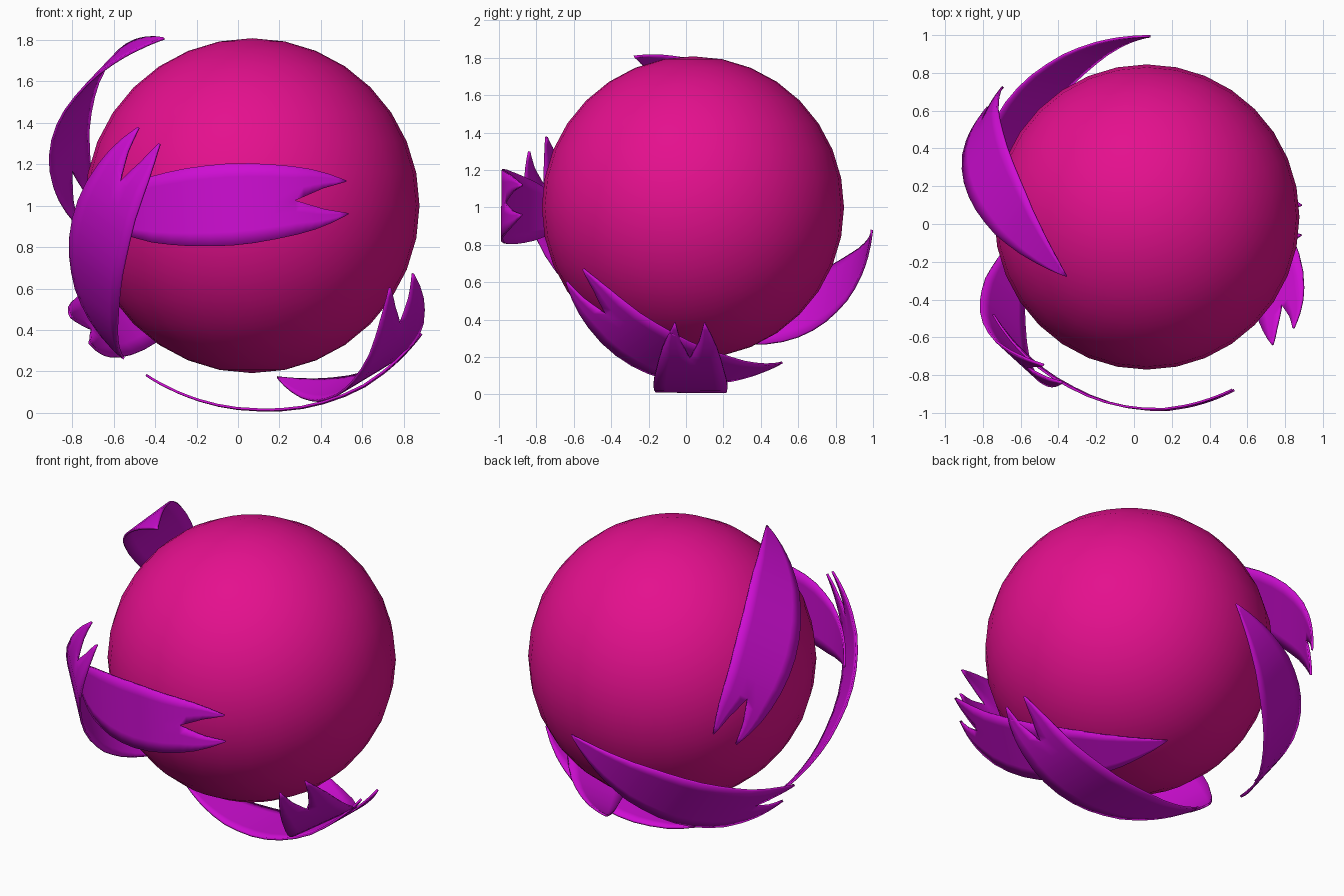
import bpy, bmesh, math
from mathutils import Vector

if "Cube" in bpy.data.objects:
    bpy.data.objects.remove(bpy.data.objects["Cube"])

CENTRE = Vector((0.068, 0.037, 1.0))


def material(name, rgb):
    m = bpy.data.materials.new(name)
    m.diffuse_color = (*rgb, 1)
    m.use_nodes = True
    m.node_tree.nodes["Principled BSDF"].inputs["Base Color"].default_value = m.diffuse_color
    return m


pink = material("hot pink", (0.78, 0.005, 0.27))
purple = material("bright purple", (0.62, 0.004, 0.65))


def lerp(table, t):
    for (a, p), (b, q) in zip(table, table[1:]):
        if t <= b:
            return p + (q - p) * (t - a) / (b - a)
    return table[-1][1]


def smooth(obj):
    bpy.ops.object.select_all(action='DESELECT')
    obj.select_set(True)
    bpy.context.view_layer.objects.active = obj
    bpy.ops.object.shade_smooth_by_angle(angle=math.radians(40))


# Blade outline by angle along its arc (degrees): half width, fork edge, radius
LENGTH = 85
OUTER = [(0, 0), (5, .035), (10, .066), (17, .106), (28, .158), (34, .175), (40, .188), (46, .195),
         (52, .198), (58, .193), (64, .181), (70, .165), (75, .146), (80, .118), (85, .082)]
INNER = [(0, 0), (70, 0), (78, .050), (85, .076)]
RADIUS = [(0, .97), (14, .977), (26, .986), (34, .992), (45, 1.008), (55, 1.02), (64, 1.03), (85, 1.03)]
STEPS = sorted({2.5} | {t for t, _ in OUTER} | {13.5, 22.5, 72.5, 78, 82.5})
THICK = 0.012


def blade(name, tail, fork):
    """Forked leaf wrapped round the ball from its tail point to its fork."""
    u, f = Vector(tail).normalized(), Vector(fork).normalized()
    n = u.cross(f).normalized()
    w = n.cross(u)
    sweep = u.angle(f)
    bm = bmesh.new()
    for side in (1, -1):
        rows = []
        for t in STEPS:
            a = sweep * t / LENGTH
            base = CENTRE + (u * math.cos(a) + w * math.sin(a)) * (lerp(RADIUS, t) - THICK / 2)
            i, o = lerp(INNER, t), lerp(OUTER, t)
            rows.append([bm.verts.new(base + n * side * (i + (o - i) * k / 3)) for k in range(4)])
        for r, s in zip(rows, rows[1:]):
            for k in range(3):
                quad = [r[k], s[k], s[k + 1], r[k + 1]]
                bm.faces.new(quad if side > 0 else quad[::-1])
    bmesh.ops.remove_doubles(bm, verts=bm.verts, dist=1e-4)
    mesh = bpy.data.meshes.new(name)
    bm.to_mesh(mesh)
    bm.free()
    obj = bpy.data.objects.new(name, mesh)
    bpy.context.collection.objects.link(obj)
    mesh.materials.append(purple)
    smooth(obj)
    mod = obj.modifiers.new("thickness", 'SOLIDIFY')
    mod.thickness = THICK
    mod.offset = 0


# Ball
bpy.ops.mesh.primitive_uv_sphere_add(segments=32, ring_count=16, radius=0.808, location=CENTRE)
ball = bpy.context.object
ball.name = "ball"
ball.data.materials.append(pink)
smooth(ball)

# Blades: tail and fork directions from the ball centre
blade("front_blade", (-.82, -.52, -.045), (.46, -.92, .04))
blade("front_left_blade", (-.62, -.05, -.74), (-.50, -.835, .34))
blade("upper_left_blade", (-.43, -.32, .82), (-.81, .64, -.05))
blade("back_blade", (.02, .96, -.12), (-.83, .05, -.60))
blade("lower_right_blade", (.12, .48, -.83), (.725, -.635, -.365))
blade("bottom_blade", (-.52, 0, -.83), (.82, -.017, -.62))
